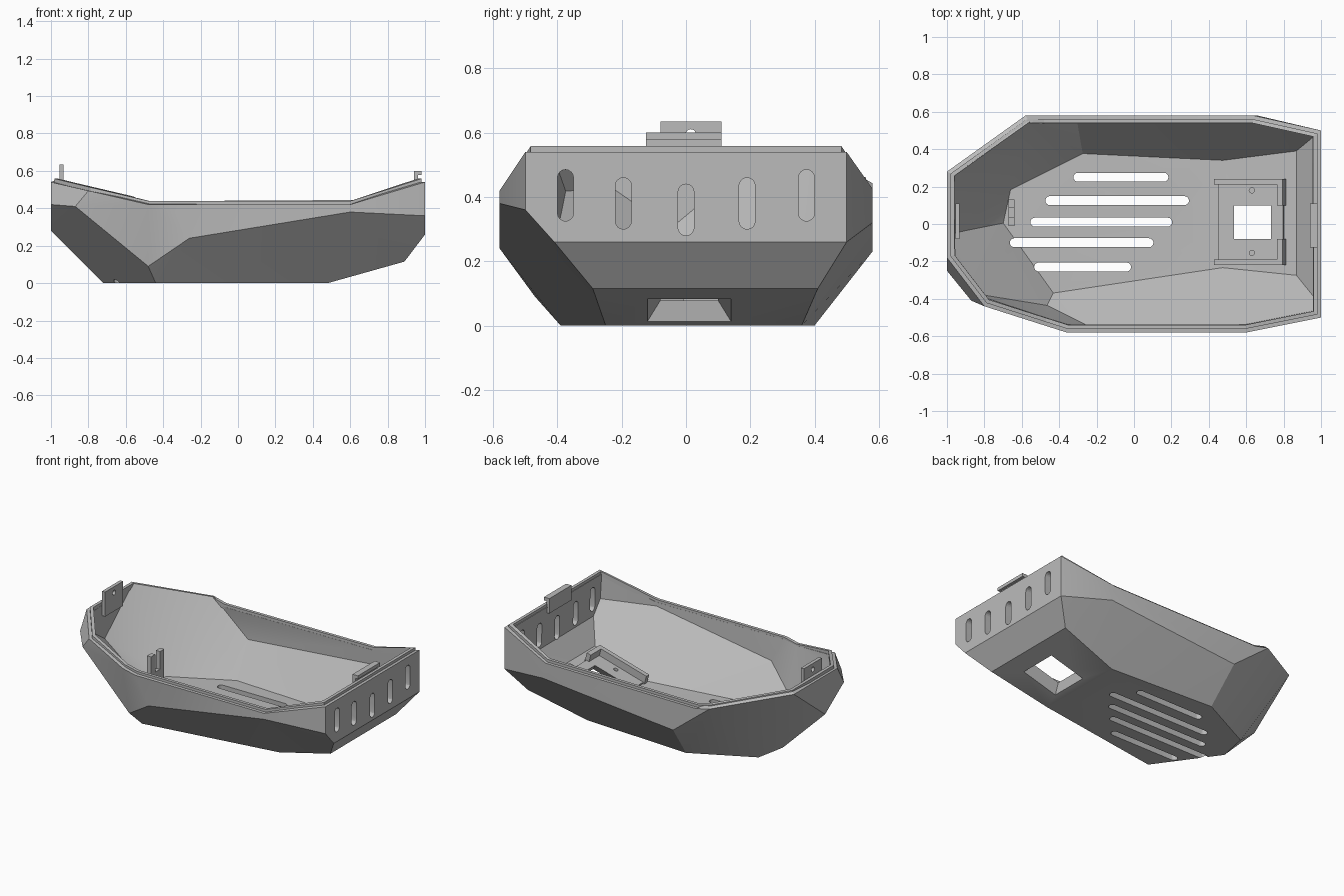
import bpy, bmesh, math
from mathutils import Matrix, Vector

cube = bpy.data.objects.get("Cube")
if cube:
    bpy.data.objects.remove(cube, do_unlink=True)

grey = bpy.data.materials.new("plain_grey")
grey.use_nodes = True
colour = (0.5, 0.5, 0.5, 1)
grey.diffuse_color = colour
grey.node_tree.nodes["Principled BSDF"].inputs["Base Color"].default_value = colour


def make(name, bm):
    mesh = bpy.data.meshes.new(name)
    bm.to_mesh(mesh)
    bm.free()
    mesh.materials.append(grey)
    obj = bpy.data.objects.new(name, mesh)
    bpy.context.collection.objects.link(obj)
    return obj


def activate(obj):
    bpy.ops.object.select_all(action='DESELECT')
    obj.select_set(True)
    bpy.context.view_layer.objects.active = obj


def hull(bm, points, matrix=Matrix()):
    verts = [bm.verts.new(matrix @ Vector(p)) for p in points]
    result = bmesh.ops.convex_hull(bm, input=verts)
    spare = [v for v in result["geom_interior"] if isinstance(v, bmesh.types.BMVert)]
    bmesh.ops.delete(bm, geom=spare, context='VERTS')


def box(bm, xs, ys, zs, matrix=Matrix()):
    hull(bm, [(x, y, z) for x in xs for y in ys for z in zs], matrix)


def slot(bm, start, end, radius, axis, low, high):
    """Rounded slot between two centres, pushed through along x or z."""
    points = []
    for cu, cv in (start, end):
        for i in range(16):
            a = math.tau * i / 16
            u, v = cu + radius * math.cos(a), cv + radius * math.sin(a)
            for d in (low, high):
                points.append((d, u, v) if axis == "x" else (u, v, d))
    # Round off so that coincident centres do not give duplicate points
    hull(bm, sorted({tuple(round(c, 5) for c in p) for p in points}))


def cut(obj, cutter_bm):
    bmesh.ops.recalc_face_normals(cutter_bm, faces=cutter_bm.faces)
    cutter = make("cutter", cutter_bm)
    cutter.hide_render = True
    mod = obj.modifiers.new("cut", 'BOOLEAN')
    mod.operation, mod.solver, mod.object = 'DIFFERENCE', 'EXACT', cutter
    activate(obj)
    bpy.ops.object.modifier_apply(modifier=mod.name)
    bpy.data.objects.remove(cutter, do_unlink=True)


def rim_height(x):
    return 0.42 + 0.12 * max(0, (x - 0.62) / 0.38, (-0.48 - x) / 0.52)


# Corner points of the hull: rim, knuckle, ramp and floor rings
rim = [(1, -.5), (.6, -.58), (-.36, -.58), (-.48, -.542), (-.8, -.44), (-1, -.18),
       (-1, .28), (-.58, .58), (-.48, .58), (.64, .58), (1, .5)]
middle = [(1, -.5, .36), (.6, -.58, .38), (-.26, -.58, .24), (-.48, -.47, .09),
          (-.87, -.41, .41), (-1, -.25, .42), (-1, -.05, .28), (-.31, .58, .23),
          (.66, .58, .32), (1, .5, .26), (1, -.41, .26)]
low = [(.89, -.29, .115), (.89, .41, .115)]
floor = [(.48, -.25, 0), (-.44, -.39, 0), (-.72, 0, 0), (-.68, .2, 0),
         (-.28, .4, 0), (.48, .36, 0)]
bm = bmesh.new()
V = {}
for key, ring in (("r", [(x, y, rim_height(x)) for x, y in rim]),
                  ("m", middle), ("l", low), ("f", floor)):
    for i, p in enumerate(ring):
        V[key + str(i)] = bm.verts.new(p)
for names in (
        "f0 f1 f2 f3 f4 f5", "l0 f0 f5 l1", "m10 l0 l1 m9", "r0 m0 m10 m9 r10",
        "m3 m2 m1 m0 m10 l0 f0 f1", "r0 r1 m1 m0", "r1 r2 m2 m1", "r2 r3 m3 m2",
        "r3 r4 m4 m3", "m4 m3 f1 f2 m6 m5", "r4 r5 m5 m4", "r5 r6 m6 m5",
        "m6 f3 f2", "r6 f3 m6", "r6 r7 f3", "r7 f4 f3", "r7 m7 f4", "r7 r8 m7",
        "r8 r9 m8 m7", "r9 r10 m9 m8", "m7 m8 m9 l1 f5 f4"):
    bm.faces.new([V[n] for n in names.split()])
bmesh.ops.recalc_face_normals(bm, faces=bm.faces)
bm.faces.ensure_lookup_table()
if bm.faces[0].normal.z > 0:
    bmesh.ops.reverse_faces(bm, faces=bm.faces)
bmesh.ops.triangulate(bm, faces=[f for f in bm.faces if len(f.verts) > 3])
shell = make("shell", bm)
solid = shell.modifiers.new("wall", 'SOLIDIFY')
solid.thickness, solid.offset, solid.use_even_offset = 0.042, -1, True
activate(shell)
bpy.ops.object.modifier_apply(modifier=solid.name)

# Frame that lies on the sloping ramp
tilt = Matrix.Translation((.65, .01, .048)) @ Matrix.Rotation(-math.atan2(.115, .41), 4, 'Y')


def port_cutter(bm):
    hull(bm, [(sx * hx, sy * hy, z) for hx, hy, z in ((.143, .15, -.03), (.063, .03, .15))
              for sx in (-1, 1) for sy in (-1, 1)], tilt)


# Floor vents, wall vents and the tapered port
bm = bmesh.new()
for y, x0, x1 in ((.25, -.3, .16), (.125, -.45, .27), (.01, -.53, .18),
                  (-.1, -.64, .08), (-.23, -.51, -.04)):
    slot(bm, (x0, y), (x1, y), .024, "z", -.1, .2)
for y, z in ((-.375, .35), (-.195, .325), (0, .305), (.19, .325), (.375, .35)):
    slot(bm, (y, z), (y, z + .11), .025, "x", .85, 1.1)
port_cutter(bm)
cut(shell, bm)
activate(shell)
bpy.ops.object.shade_smooth_by_angle(angle=math.radians(22))


# Raised inner lip that follows the rim
def inset(points, dist):
    out = []
    n = len(points)
    for i in range(n):
        a, b, c = (Vector(points[(i + k) % n]) for k in (-1, 0, 1))
        d1, d2 = (b - a).normalized(), (c - b).normalized()
        n1, n2 = Vector((d1.y, -d1.x)), Vector((d2.y, -d2.x))
        out.append(b + (n1 + n2) * dist / (1 + n1.dot(n2)))
    return out


bm = bmesh.new()
loops = []
for dist, rise in ((.02, -.015), (.02, .018), (.041, .018), (.041, -.015)):
    loops.append([bm.verts.new((p.x, p.y, rim_height(q[0]) + rise))
                  for p, q in zip(inset(rim, dist), rim)])
for k in range(4):
    one, two = loops[k], loops[(k + 1) % 4]
    for i in range(len(rim)):
        j = (i + 1) % len(rim)
        bm.faces.new((one[i], one[j], two[j], two[i]))
bmesh.ops.recalc_face_normals(bm, faces=bm.faces)
make("rim_lip", bm)

# Tray on the ramp, with side rails and end hooks
bm = bmesh.new()
box(bm, (-.19, .17), (-.22, .22), (.03, .06), tilt)
tray = make("ramp_tray", bm)
bm = bmesh.new()
port_cutter(bm)
for y in (-.155, .18):
    slot(bm, (.63, y), (.63, y), .014, "z", -.1, .3)
cut(tray, bm)

bm = bmesh.new()
for side in (-1, 1):
    box(bm, (-.2, .18), (side * .2, side * .23), (.035, .11), tilt)
    box(bm, (.15, .18), (side * .09, side * .23), (.035, .11), tilt)
make("tray_rails", bm)

# Forked bracket at the narrow end
bm = bmesh.new()
box(bm, (-.67, -.64), (-.01, .13), (.02, .13))
for ys in ((-.01, .035), (.085, .13)):
    box(bm, (-.67, -.64), ys, (.1, .25))
make("fork_bracket", bm)

# Drilled tab at the narrow end
bm = bmesh.new()
box(bm, (-.955, -.932), (-.08, .11), (.47, .635))
tab = make("drilled_tab", bm)
bm = bmesh.new()
slot(bm, (.015, .595), (.015, .595), .016, "x", -1.1, -.8)
cut(tab, bm)

# Hooked tab at the vented end
bm = bmesh.new()
box(bm, (.94, .962), (-.125, .11), (.5, .6))
box(bm, (.94, .98), (-.125, .11), (.578, .6))
make("hooked_tab", bm)
